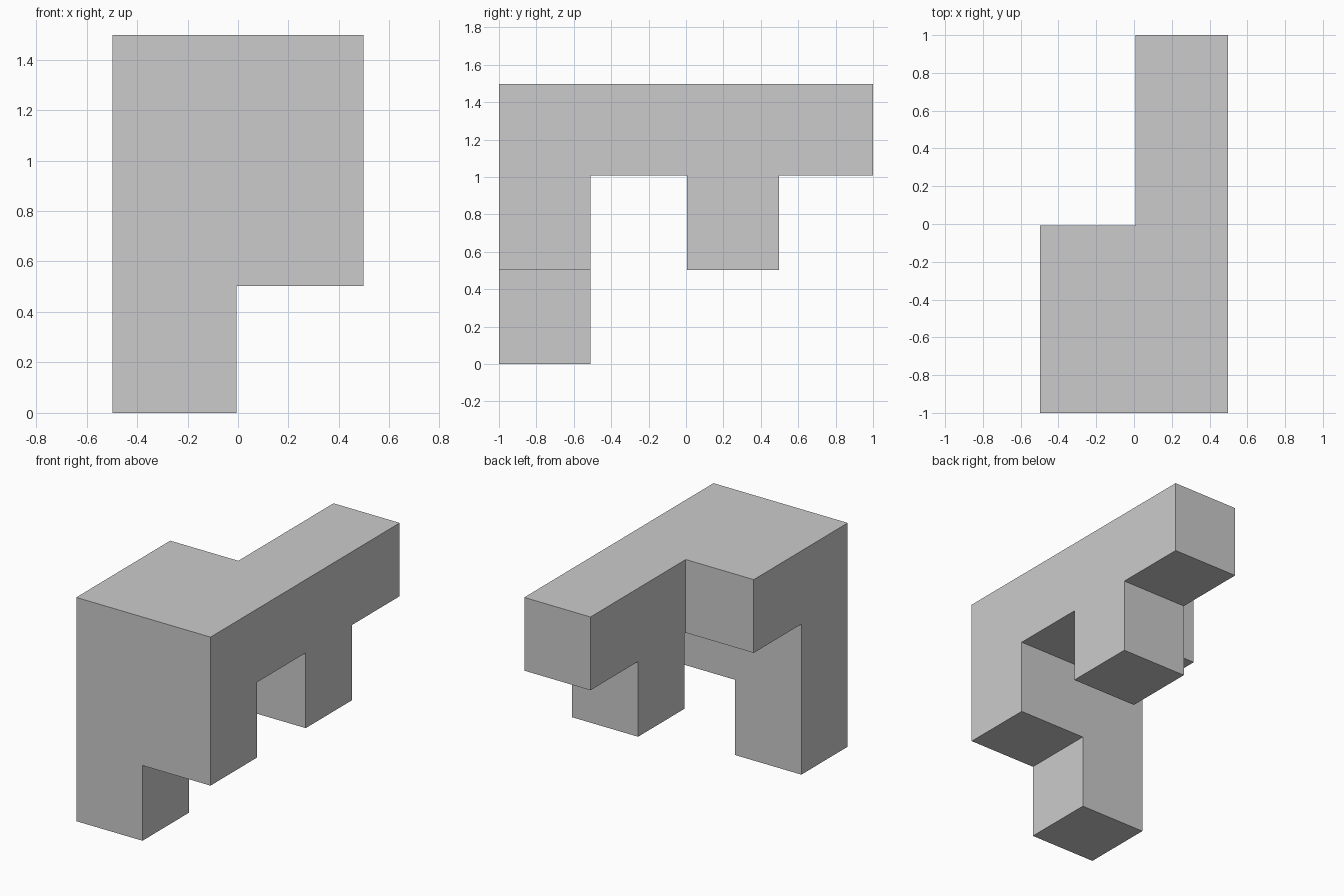
import bpy, bmesh
from itertools import product

if "Cube" in bpy.data.objects:
    bpy.data.objects.remove(bpy.data.objects["Cube"])

S = 0.49               # block size
P = (2 - S) / 3        # block pitch, so four blocks span 2 units


def span(first, last, origin):
    """Extent of a run of blocks along one axis."""
    return (origin + first * P, origin + last * P + S)


def run(x, y, z):
    return span(*x, -(P + S) / 2), span(*y, -1), span(*z, 0)


# Parts as runs of blocks: (first, last) index in x, y, z
parts = [
    run((0, 1), (0, 1), (2, 2)),   # wide top
    run((1, 1), (0, 3), (2, 2)),   # long arm
    run((0, 1), (0, 0), (1, 2)),   # front wall
    run((0, 0), (0, 0), (0, 2)),   # long front leg
    run((1, 1), (2, 2), (1, 2)),   # short back leg
]

# Shared grid of all part boundaries
cuts = [sorted({round(v, 5) for p in parts for v in p[a]}) for a in range(3)]


def filled(cell):
    if any(i < 0 or i >= len(c) - 1 for i, c in zip(cell, cuts)):
        return False
    mid = [(c[i] + c[i + 1]) / 2 for i, c in zip(cell, cuts)]
    return any(all(lo < m < hi for m, (lo, hi) in zip(mid, p)) for p in parts)


# Keep only the outer skin of the joined parts
bm = bmesh.new()
for cell in product(*(range(len(c) - 1) for c in cuts)):
    if not filled(cell):
        continue
    for axis, side in product(range(3), (0, 1)):
        near = list(cell)
        near[axis] += 2 * side - 1
        if filled(near):
            continue
        u, v = (axis + 1) % 3, (axis + 2) % 3
        corners = []
        for du, dv in ((0, 0), (1, 0), (1, 1), (0, 1)):
            k = list(cell)
            k[axis] += side
            k[u] += du
            k[v] += dv
            corners.append(bm.verts.new([c[i] for c, i in zip(cuts, k)]))
        bm.faces.new(corners if side else corners[::-1])

# Weld and merge coplanar faces into clean flat sides
bmesh.ops.remove_doubles(bm, verts=bm.verts, dist=1e-4)
bmesh.ops.dissolve_limit(bm, angle_limit=0.01, verts=bm.verts, edges=bm.edges)
bmesh.ops.recalc_face_normals(bm, faces=bm.faces)

mesh = bpy.data.meshes.new("stepped_block")
bm.to_mesh(mesh)
bm.free()
bpy.context.collection.objects.link(bpy.data.objects.new("stepped_block", mesh))
